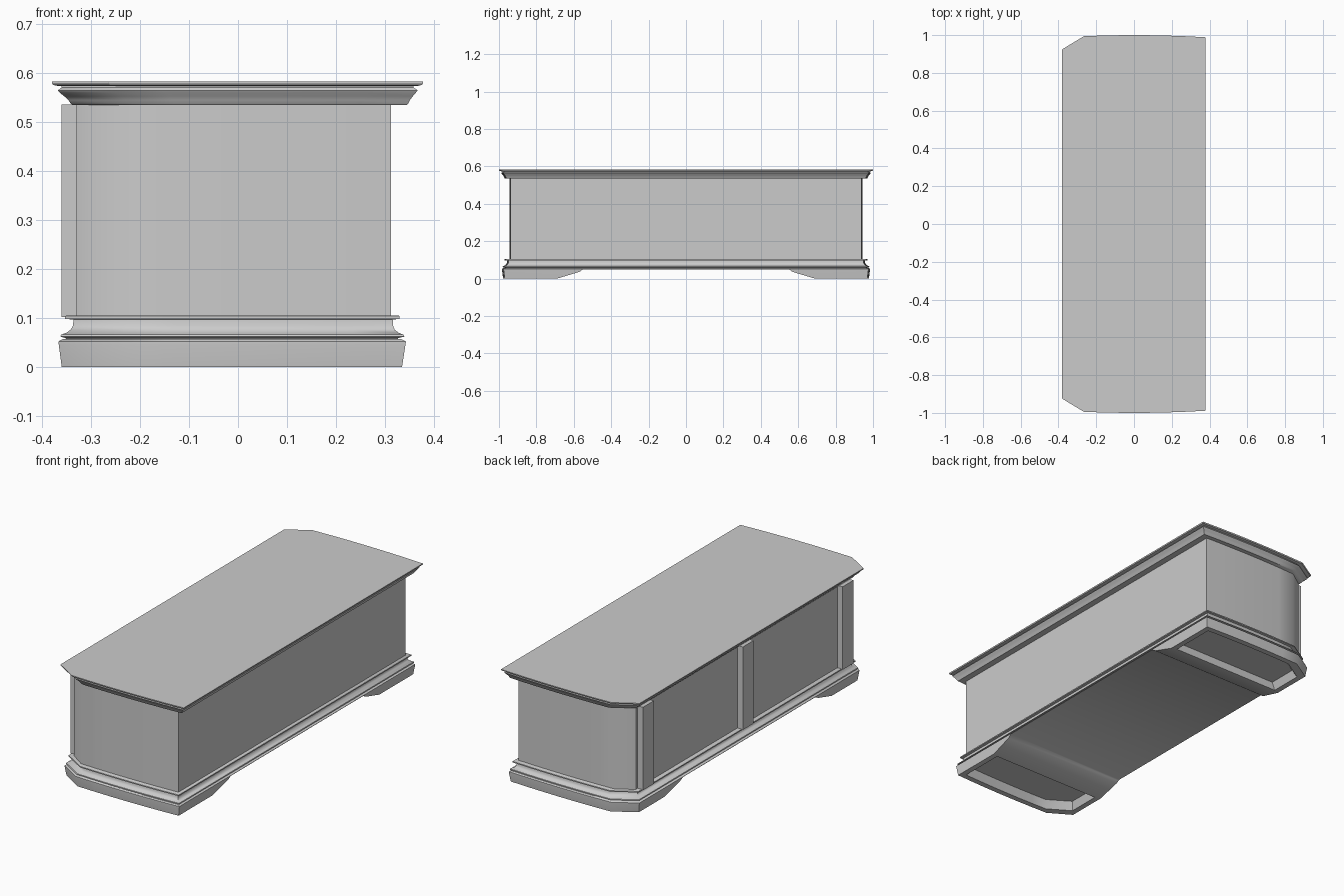
import bpy, bmesh
from math import radians

if "Cube" in bpy.data.objects:
    bpy.data.objects.remove(bpy.data.objects["Cube"])


def outline(x0, x1, h, cx=0.115, cy=0.07):
    """Plan outline: slightly bowed ends, two clipped corners on the -x side."""
    n = 6
    xs = [x0 + cx + (x1 - x0 - cx) * i / n for i in range(n + 1)]
    end = [(x, h - 0.08 * x * x) for x in xs]
    half = [(x0, h - 0.005 - cy)] + end
    return half + [(x, -y) for x, y in reversed(half)]


def finish(name, bm, angle=35):
    bmesh.ops.recalc_face_normals(bm, faces=bm.faces)
    me = bpy.data.meshes.new(name)
    bm.to_mesh(me)
    bm.free()
    ob = bpy.data.objects.new(name, me)
    bpy.context.collection.objects.link(ob)
    if angle:
        smooth(ob, angle)
    return ob


def smooth(ob, angle=35):
    bpy.ops.object.select_all(action='DESELECT')
    bpy.context.view_layer.objects.active = ob
    ob.select_set(True)
    bpy.ops.object.shade_smooth_by_angle(angle=radians(angle))


def loft(name, layers, angle=35, **chamfer):
    """Stack outlines given as (z, x0, x1, half depth) into one closed solid."""
    bm = bmesh.new()
    rings = [[bm.verts.new((x, y, z)) for x, y in outline(x0, x1, h, **chamfer)]
             for z, x0, x1, h in layers]
    for a, b in zip(rings, rings[1:]):
        for i in range(len(a)):
            j = (i + 1) % len(a)
            bm.faces.new((a[i], a[j], b[j], b[i]))
    bm.faces.new(rings[0])
    bm.faces.new(rings[-1])
    return finish(name, bm, angle)


def prism(name, pts, x0, x1):
    """Extrude a (y, z) polygon along x."""
    bm = bmesh.new()
    f = bm.faces.new([bm.verts.new((x0, y, z)) for y, z in pts])
    g = bmesh.ops.extrude_face_region(bm, geom=[f])['geom']
    bmesh.ops.translate(bm, vec=(x1 - x0, 0, 0),
                        verts=[v for v in g if isinstance(v, bmesh.types.BMVert)])
    return finish(name, bm, 0)


def cut(ob, cutter):
    m = ob.modifiers.new("cut", 'BOOLEAN')
    m.operation = 'DIFFERENCE'
    m.solver = 'EXACT'
    m.object = cutter
    bpy.context.view_layer.objects.active = ob
    bpy.ops.object.modifier_apply(modifier=m.name)
    bpy.data.objects.remove(cutter)


# Cabinet body with softly clipped corners
loft("cabinet_body", [(0.10, -0.33, 0.312, 0.945), (0.54, -0.33, 0.312, 0.945)],
     cx=0.08, cy=0.055)

# Raised stiles on the door side
for name, y in (("left_stile", 0.825), ("middle_stile", 0.0), ("right_stile", -0.825)):
    w = 0.045
    prism(name, [(y - w, 0.102), (y + w, 0.102), (y + w, 0.536), (y - w, 0.536)],
          -0.36, -0.325)

# Cornice moulding under the top
loft("cornice", [
    (0.535, -0.338, 0.345, 0.968), (0.538, -0.342, 0.348, 0.971),
    (0.545, -0.346, 0.351, 0.974), (0.553, -0.355, 0.357, 0.979),
    (0.560, -0.364, 0.363, 0.985), (0.565, -0.368, 0.367, 0.988),
    (0.571, -0.360, 0.358, 0.982), (0.576, -0.360, 0.358, 0.982)])

# Thin top slab
loft("top_slab", [
    (0.574, -0.368, 0.367, 0.990), (0.576, -0.378, 0.376, 0.998),
    (0.580, -0.380, 0.378, 1.0), (0.583, -0.380, 0.378, 1.0)], angle=25)

# Base moulding: flange, cove and lip
loft("base_moulding", [
    (0.054, -0.350, 0.325, 0.970), (0.059, -0.352, 0.327, 0.972),
    (0.062, -0.363, 0.340, 0.981), (0.066, -0.361, 0.338, 0.979),
    (0.070, -0.350, 0.328, 0.970), (0.076, -0.342, 0.320, 0.962),
    (0.084, -0.337, 0.317, 0.958), (0.097, -0.336, 0.316, 0.957),
    (0.098, -0.353, 0.330, 0.970), (0.104, -0.353, 0.330, 0.970),
    (0.105, -0.350, 0.328, 0.968)])

# Plinth, cut away in the middle to leave two hollow feet
plinth = loft("plinth_feet", [
    (0.0, -0.360, 0.335, 0.978), (0.045, -0.366, 0.342, 0.984),
    (0.052, -0.367, 0.343, 0.984), (0.057, -0.358, 0.333, 0.977)], angle=0)
cut(plinth, prism("arch_cutter", [(-0.71, -0.01), (-0.69, 0.0), (-0.57, 0.036),
                                  (-0.55, 0.050), (0.55, 0.050), (0.57, 0.036),
                                  (0.69, 0.0), (0.71, -0.01)], -0.5, 0.5))
for s in (-1, 1):
    hollow = loft("hollow_cutter", [(-0.01, -0.335, 0.31, 0.953),
                                    (0.04, -0.315, 0.29, 0.930)], angle=0)
    for v in hollow.data.vertices:          # squeeze to one foot
        v.co.y = s * max(v.co.y, 0.70)
    bm = bmesh.new()
    bm.from_mesh(hollow.data)
    bmesh.ops.remove_doubles(bm, verts=bm.verts, dist=1e-5)
    bmesh.ops.recalc_face_normals(bm, faces=bm.faces)
    bm.to_mesh(hollow.data)
    bm.free()
    cut(plinth, hollow)
smooth(plinth, 35)
